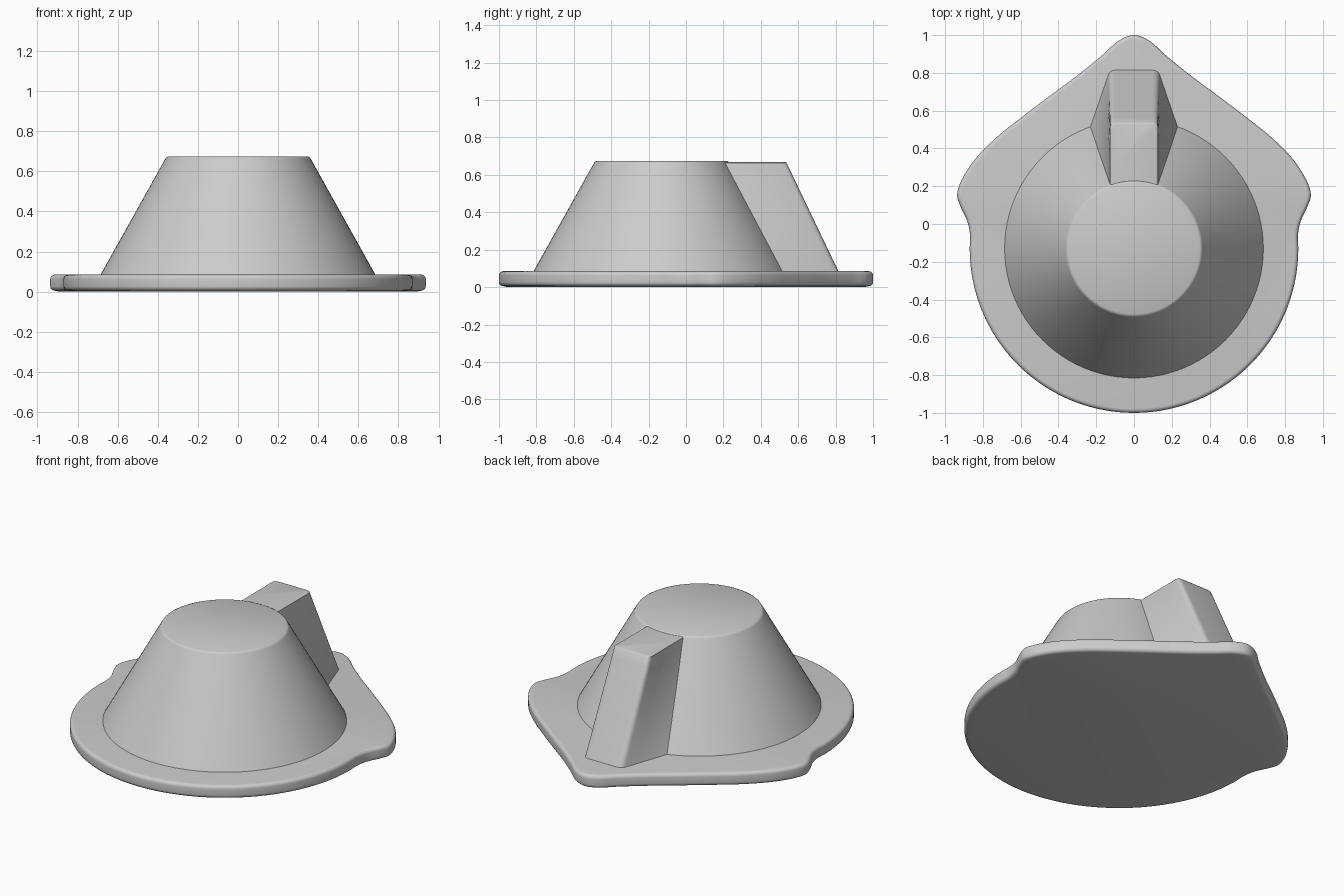
import bpy, bmesh
from math import sin, cos, pi, radians
from mathutils import Vector

if "Cube" in bpy.data.objects:
    bpy.data.objects.remove(bpy.data.objects["Cube"])


def loft(name, rings, angle=30):
    """Skin closed rings from bottom to top, cap both ends."""
    bm = bmesh.new()
    rows = [[bm.verts.new(p) for p in ring] for ring in rings]
    n = len(rows[0])
    for a, b in zip(rows, rows[1:]):
        for i in range(n):
            j = (i + 1) % n
            bm.faces.new((a[i], a[j], b[j], b[i]))
    bm.faces.new(rows[0][::-1])
    bm.faces.new(rows[-1])
    bmesh.ops.recalc_face_normals(bm, faces=bm.faces)
    me = bpy.data.meshes.new(name)
    bm.to_mesh(me)
    bm.free()
    ob = bpy.data.objects.new(name, me)
    bpy.context.collection.objects.link(ob)
    bpy.ops.object.select_all(action='DESELECT')
    ob.select_set(True)
    bpy.context.view_layer.objects.active = ob
    bpy.ops.object.shade_smooth_by_angle(angle=radians(angle))
    return ob


def spline(pts, steps=5):
    """Catmull-Rom curve through the inner points."""
    out = []
    for p0, p1, p2, p3 in zip(pts, pts[1:], pts[2:], pts[3:]):
        for k in range(steps):
            t = k / steps
            out.append(0.5 * (2 * p1 + (p2 - p0) * t + (2 * p0 - 5 * p1 + 4 * p2 - p3) * t * t
                              + (3 * p1 - p0 - 3 * p2 + p3) * t ** 3))
    return out


CY = -0.13  # centre of the round parts

# Base plate: round front, shoulders and a pointed back
arc = [Vector((0.87 * sin(a), CY - 0.87 * cos(a))) for a in [radians(3 * i) for i in range(31)]]
back = [Vector(p) for p in ((0.868, -0.06), (0.883, 0.016), (0.92, 0.096), (0.936, 0.16),
                            (0.904, 0.25), (0.83, 0.357), (0.723, 0.463), (0.617, 0.548),
                            (0.457, 0.67), (0.351, 0.748), (0.27, 0.81), (0.165, 0.896),
                            (0.085, 0.968), (0, 1), (-0.085, 0.968))]
half = arc[:-1] + spline([arc[-2], arc[-1]] + back) + [Vector((0, 1))]
outline = half + [Vector((-p.x, p.y)) for p in half[-2:0:-1]]
n = len(outline)
normals = []
for i in range(n):
    d = (outline[(i + 1) % n] - outline[i - 1]).normalized()
    normals.append(Vector((d.y, -d.x)))


def plate_ring(inset, z):
    return [(p - m * inset).to_3d() + Vector((0, 0, z)) for p, m in zip(outline, normals)]


R = 0.022
profile = [(R * (1 - sin(a)), 0.005 + R - R * cos(a)) for a in [i * pi / 10 for i in range(6)]]
profile = [(0.05, 0.0)] + profile + [(i, 0.09 - z) for i, z in profile[::-1]]
loft("base_plate", [plate_ring(i, z) for i, z in profile], 40)

# Tapered round body with a softened top rim
body = [(0.699, 0.06), (0.685, 0.085), (0.363, 0.662), (0.358, 0.670), (0.347, 0.675)]
loft("cone_body", [[(r * cos(2 * pi * i / 96), CY + r * sin(2 * pi * i / 96), z)
                    for i in range(96)] for r, z in body], 40)


# Back fin: flat ridge, sloping rear face, sides flaring down into the cone
def fin_ring(s, inset=0.0):
    z = 0.085 + 0.585 * s
    yf = 0.815 - 0.28 * s - inset * 0.5
    corner = Vector((0.127 - inset, yf))
    inner = Vector((0.232 - 0.107 * s - inset, 0.51 - 0.3 * s))
    d = inner - corner
    a, b = corner + d.normalized() * 0.03, corner - Vector((0.03, 0))
    side = [corner + d * t for t in (1.3, 1.0, 0.7, 0.4)]
    for k in range(6):
        t = k / 5
        side.append(a * (1 - t) ** 2 + corner * 2 * t * (1 - t) + b * t * t)
    pts = side + [Vector((-p.x, p.y)) for p in side[::-1]]
    return [(p.x, p.y, z) for p in pts]


levels = [(-0.03, 0)] + [(i * 0.99 / 12, 0) for i in range(13)] + [(0.997, 0.004), (1.0, 0.012)]
loft("back_fin", [fin_ring(s, i) for s, i in levels], 35)
